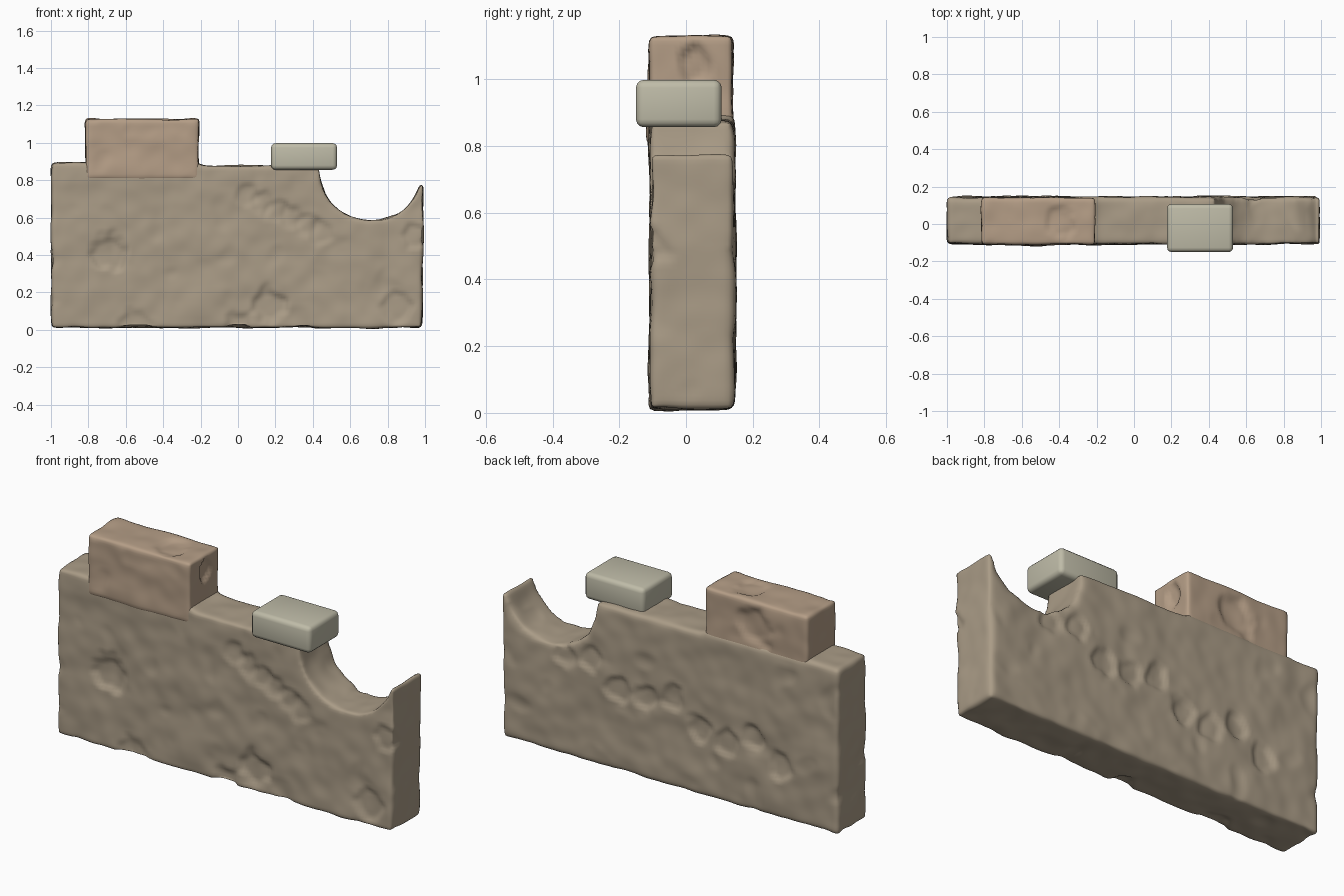
import bpy, bmesh, math
from mathutils import Vector, noise

if "Cube" in bpy.data.objects:
    bpy.data.objects.remove(bpy.data.objects["Cube"])


def material(name, color):
    m = bpy.data.materials.new(name)
    m.diffuse_color = (*color, 1)
    m.use_nodes = True
    m.node_tree.nodes["Principled BSDF"].inputs["Base Color"].default_value = m.diffuse_color
    return m


def extrude_profile(name, pts, y0, y1, mat):
    bm = bmesh.new()
    face = bm.faces.new([bm.verts.new((x, y0, z)) for x, z in pts])
    out = bmesh.ops.extrude_face_region(bm, geom=[face])
    for v in out["geom"]:
        if isinstance(v, bmesh.types.BMVert):
            v.co.y = y1
    bmesh.ops.recalc_face_normals(bm, faces=bm.faces)
    me = bpy.data.meshes.new(name)
    bm.to_mesh(me)
    bm.free()
    ob = bpy.data.objects.new(name, me)
    bpy.context.collection.objects.link(ob)
    me.materials.append(mat)
    return ob


def bake(ob):
    dg = bpy.context.evaluated_depsgraph_get()
    me = bpy.data.meshes.new_from_object(ob.evaluated_get(dg))
    ob.modifiers.clear()
    ob.data = me


def weather(ob, mat, amount, dents, smooth=8):
    # round the corners, then add lumps and chips along the normals
    r = ob.modifiers.new("remesh", 'REMESH')
    r.mode = 'VOXEL'
    r.voxel_size = 0.015
    s = ob.modifiers.new("round", 'SMOOTH')
    s.iterations = smooth
    s.factor = 0.5
    bake(ob)
    me = ob.data
    moves = []
    for v in me.vertices:
        p = v.co.copy()
        d = amount * (noise.noise(p * 5) + 0.6 * noise.noise(p * 12))
        # sharp flakes only in scattered patches
        d -= amount * 2.2 * max(0, noise.noise(p * 7 + Vector((3, 8, 1))) - 0.3)
        for x, y, z, rad, depth in dents:
            t = (p - Vector((x, y, z))).length / rad
            t *= 1 + 0.35 * noise.noise(p * 18)
            if t < 1:
                d -= depth * min(1, (1 - t) * 3)
        moves.append(v.normal * d)
    for v, m in zip(me.vertices, moves):
        v.co += m
    me.materials.clear()
    me.materials.append(mat)
    for f in me.polygons:
        f.use_smooth = True


clay = material("clay", (0.40, 0.33, 0.24))
brick = material("brick", (0.46, 0.34, 0.24))
stone = material("stone", (0.52, 0.50, 0.39))

# main wall with the round bite at the upper right
cx, cz, rad = 0.71, 0.86, 0.275
arc = []
for i in range(41):
    a = math.radians(-17 - i * (165 / 40))
    arc.append((cx + rad * math.cos(a), cz + rad * math.sin(a)))
outline = [(-1, 0.012), (0.985, 0.012), (0.993, 0.78)] + arc + \
          [(0.435, 0.878), (-0.19, 0.878), (-0.22, 0.898), (-1, 0.898)]
wall = extrude_profile("wall", outline, -0.107, 0.145, clay)
front, back = -0.11, 0.15
wall_dents = [(-0.69, front, 0.41, 0.11, 0.018), (0.17, front, 0.13, 0.10, 0.018),
              (0.85, front, 0.12, 0.09, 0.015), (0.0, front, 0.02, 0.08, 0.012),
              (-0.55, front, 0.02, 0.1, 0.01), (0.95, front, 0.5, 0.08, 0.012)]
# cracked lines of chips on the front and the back
for i in range(6):
    wall_dents.append((0.05 + 0.08 * i, front, 0.72 - 0.04 * i, 0.07, 0.009))
for i in range(9):
    wall_dents.append((0.62 - 0.16 * i, back, 0.55 + 0.06 * math.sin(i * 2) - 0.03 * i,
                       0.075, 0.014))
weather(wall, clay, 0.008, wall_dents)

# raised brick block on the left
block = extrude_profile("raised_block", [(-0.815, 0.8), (-0.21, 0.8), (-0.21, 1.128), (-0.815, 1.128)],
                        -0.112, 0.14, brick)
weather(block, brick, 0.008, [(-0.21, 0.03, 1.04, 0.06, 0.02), (-0.4, 0.0, 1.13, 0.09, 0.012),
                              (-0.5, 0.14, 1.0, 0.11, 0.015)])

# smooth cap stone overhanging the bite
cap = extrude_profile("cap_stone", [(0.177, 0.856), (0.53, 0.856), (0.53, 0.998), (0.177, 0.998)],
                      -0.15, 0.107, stone)
b = cap.modifiers.new("bevel", 'BEVEL')
b.width = 0.024
b.segments = 3
bake(cap)
for f in cap.data.polygons:
    f.use_smooth = True
